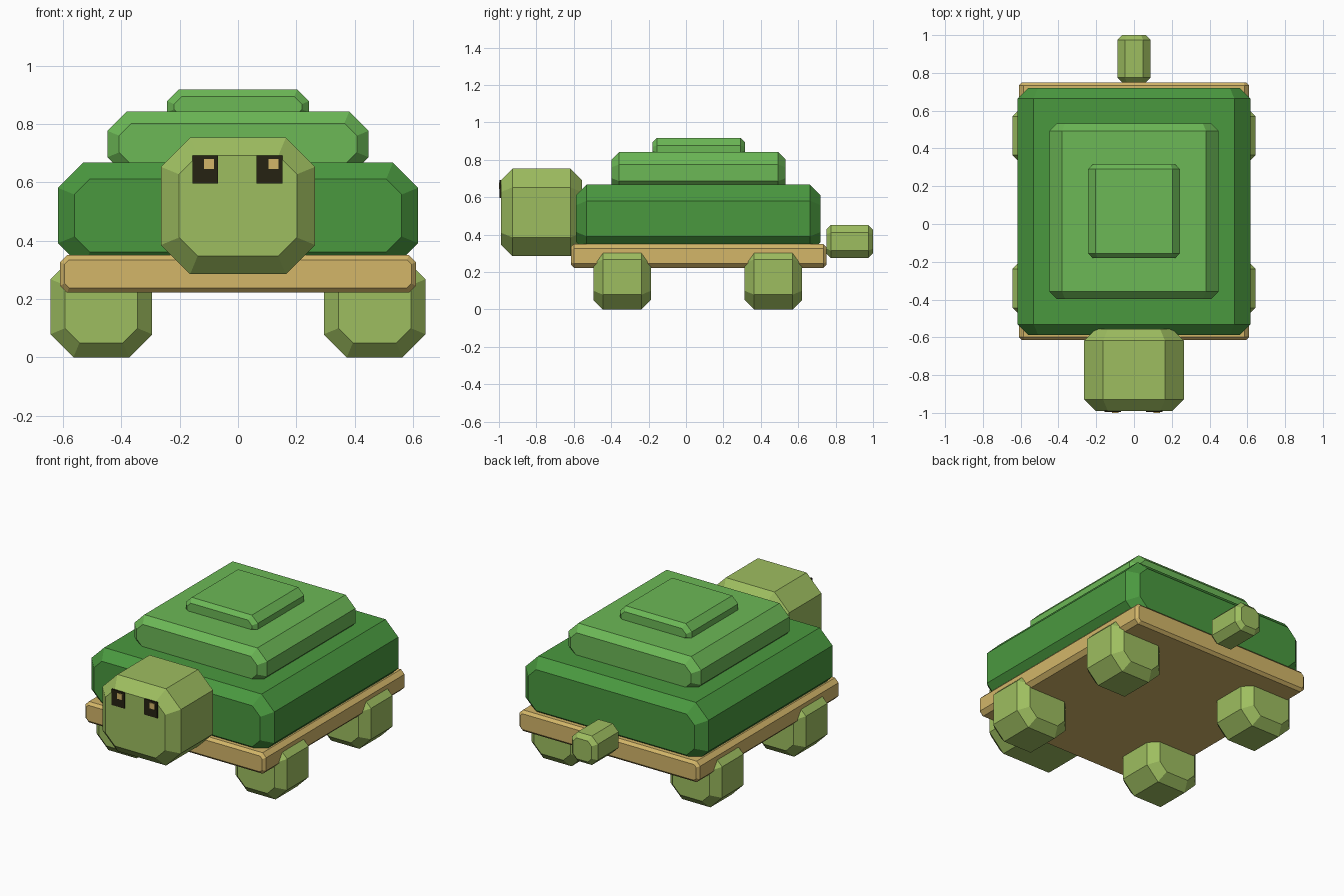
import bpy
import bmesh

old = bpy.data.objects.get("Cube")
if old:
    bpy.data.objects.remove(old, do_unlink=True)


def material(name, r, g, b):
    """Flat colour given as 0-255 display values, stored as linear."""
    def linear(v):
        v /= 255
        return v / 12.92 if v <= 0.04045 else ((v + 0.055) / 1.055) ** 2.4
    colour = (linear(r), linear(g), linear(b), 1)
    mat = bpy.data.materials.new(name)
    mat.diffuse_color = colour
    mat.use_nodes = True
    bsdf = next(n for n in mat.node_tree.nodes if n.type == 'BSDF_PRINCIPLED')
    bsdf.inputs["Base Color"].default_value = colour
    bsdf.inputs["Roughness"].default_value = 0.9
    return mat


skin = material("olive_green", 158, 190, 96)
dark_shell = material("dark_green", 74, 153, 63)
light_shell = material("light_green", 108, 184, 86)
tan = material("tan", 211, 182, 105)
black = material("near_black", 38, 34, 18)


def block(name, mat, x, y, z, side_cut=0, end_cut=0):
    """Box over three ranges; side_cut chamfers its lengthwise edges,
    then end_cut chamfers the rims of the front and back faces."""
    bm = bmesh.new()
    bmesh.ops.create_cube(bm, size=1)
    for v in bm.verts:
        for i, (low, high) in enumerate((x, y, z)):
            v.co[i] = high if v.co[i] > 0 else low

    def chamfer(edges, width):
        bmesh.ops.bevel(bm, geom=edges, offset=width, offset_type='OFFSET',
                        segments=1, profile=0.5, affect='EDGES')

    def runs_lengthwise(edge):
        return abs(edge.verts[0].co.y - edge.verts[1].co.y) > 1e-4

    if side_cut:
        chamfer([e for e in bm.edges if runs_lengthwise(e)], side_cut)
    if end_cut:
        chamfer([e for e in bm.edges if not runs_lengthwise(e)], end_cut)
    bmesh.ops.recalc_face_normals(bm, faces=bm.faces)
    mesh = bpy.data.meshes.new(name)
    bm.to_mesh(mesh)
    bm.free()
    mesh.materials.append(mat)
    obj = bpy.data.objects.new(name, mesh)
    bpy.context.collection.objects.link(obj)
    return obj


# Belly plate and the three stepped shell tiers
block("belly_plate", tan, (-0.61, 0.61), (-0.615, 0.75), (0.222, 0.35), 0.024, 0.016)
block("shell_lower", dark_shell, (-0.617, 0.617), (-0.587, 0.72), (0.305, 0.667), 0.086, 0.056)
block("shell_middle", light_shell, (-0.447, 0.447), (-0.398, 0.533), (0.62, 0.842), 0.066, 0.04)
block("shell_top", light_shell, (-0.243, 0.243), (-0.18, 0.315), (0.80, 0.918), 0.04, 0.024)

# Head and tail
block("head", skin, (-0.264, 0.264), (-0.99, -0.556), (0.285, 0.753), 0.1, 0.062)
block("tail", skin, (-0.088, 0.088), (0.75, 1.0), (0.275, 0.452), 0.04, 0.025)

# Eyes: thin dark plates, each with a small tan highlight
for side, cx in (("right", -0.112), ("left", 0.108)):
    block(side + "_eye", black, (cx - 0.044, cx + 0.044),
          (-0.996, -0.988), (0.595, 0.692))
    block(side + "_eye_highlight", tan, (cx - 0.004, cx + 0.03),
          (-1.0, -0.994), (0.645, 0.68))

# Four chunky legs
for side, sign in (("right", -1), ("left", 1)):
    for end, y in (("front", (-0.494, -0.188)), ("back", (0.314, 0.62))):
        block(f"{end}_{side}_leg", skin, sorted((sign * 0.294, sign * 0.643)),
              y, (0, 0.347), 0.079, 0.05)
